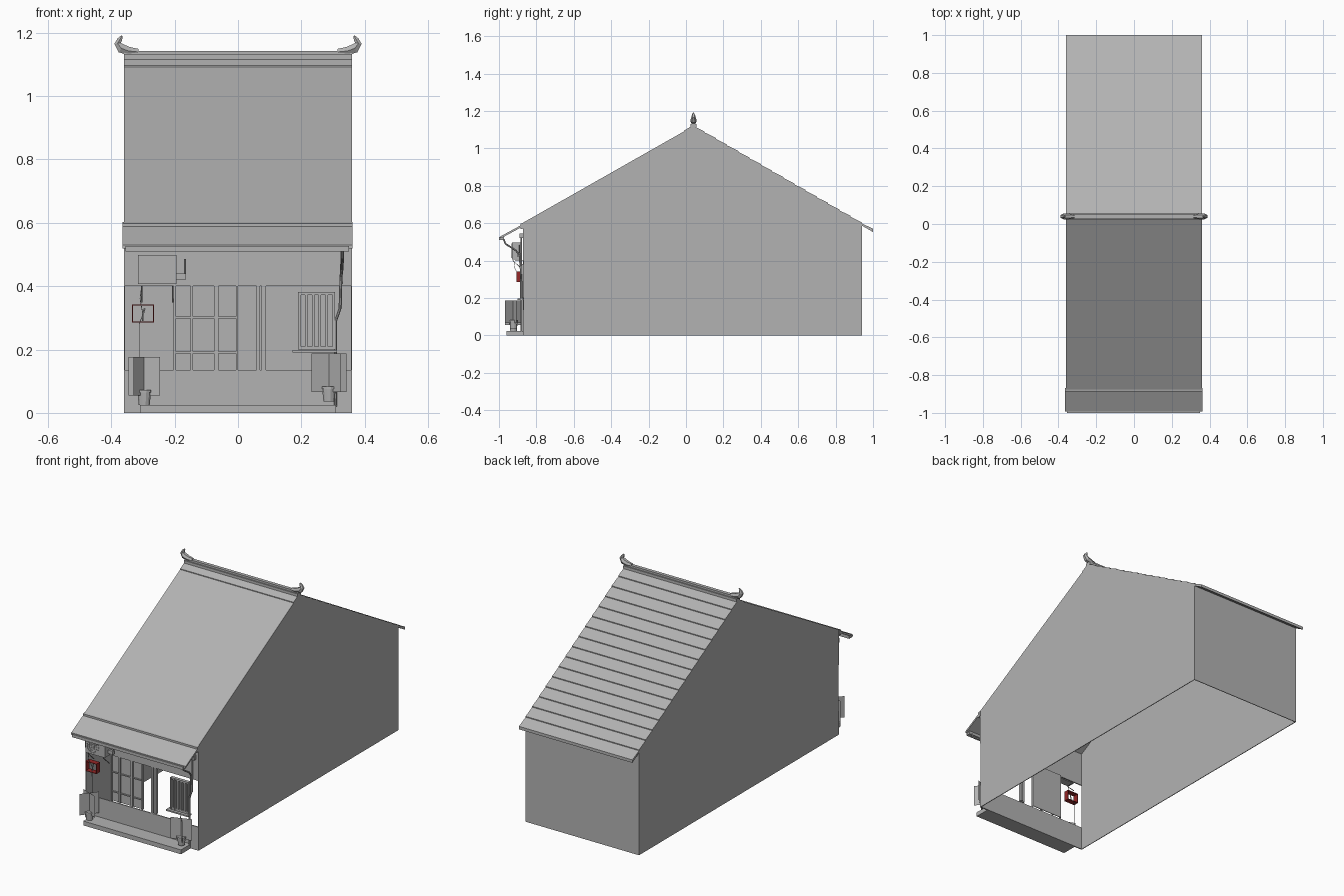
import bpy, bmesh, math
from mathutils import Vector

if "Cube" in bpy.data.objects:
    bpy.data.objects.remove(bpy.data.objects["Cube"])


def material(name, rgb):
    m = bpy.data.materials.new(name)
    m.use_nodes = True
    m.diffuse_color = (*rgb, 1)
    m.node_tree.nodes["Principled BSDF"].inputs["Base Color"].default_value = (*rgb, 1)
    return m


GREY = material("plain grey", (0.45, 0.45, 0.45))
RED = material("dark red", (0.3, 0.02, 0.02))


def finish(name, bm, mat=GREY):
    bmesh.ops.recalc_face_normals(bm, faces=bm.faces)
    me = bpy.data.meshes.new(name)
    bm.to_mesh(me)
    bm.free()
    me.materials.append(mat)
    ob = bpy.data.objects.new(name, me)
    bpy.context.collection.objects.link(ob)
    return ob


def boxes(name, spans, mat=GREY):
    """Each span is x0, x1, y0, y1, z0, z1."""
    bm = bmesh.new()
    for x0, x1, y0, y1, z0, z1 in spans:
        for v in bmesh.ops.create_cube(bm, size=1)["verts"]:
            v.co = (x1 if v.co.x > 0 else x0, y1 if v.co.y > 0 else y0,
                    z1 if v.co.z > 0 else z0)
    return finish(name, bm, mat)


def extrude_x(name, profile, x0, x1):
    """Profile of (y, z) points swept along x."""
    bm = bmesh.new()
    face = bm.faces.new([bm.verts.new((x0, y, z)) for y, z in profile])
    new = bmesh.ops.extrude_face_region(bm, geom=[face])["geom"]
    bmesh.ops.translate(bm, vec=(x1 - x0, 0, 0),
                        verts=[g for g in new if isinstance(g, bmesh.types.BMVert)])
    return finish(name, bm)


def slab(name, a, b, thick, x0=-0.36, x1=0.36):
    """Sloping board between two (y, z) points of its top surface."""
    return extrude_x(name, [a, b, (b[0], b[1] - thick), (a[0], a[1] - thick)], x0, x1)


def tube(name, points, radius, sides=8):
    """Round section swept along points; radius may be one value or a list."""
    radii = radius if isinstance(radius, list) else [radius] * len(points)
    pts = [Vector(p) for p in points]
    bm = bmesh.new()
    rings = []
    for i, p in enumerate(pts):
        d = (pts[min(i + 1, len(pts) - 1)] - pts[max(i - 1, 0)]).normalized()
        side = d.cross(Vector((0, 1, 0) if abs(d.y) < 0.8 else (1, 0, 0))).normalized()
        up = side.cross(d)
        angles = [2 * math.pi * (k + 0.5) / sides for k in range(sides)]
        rings.append([bm.verts.new(p + radii[i] * (side * math.cos(t) + up * math.sin(t)))
                      for t in angles])
    for r, s in zip(rings, rings[1:]):
        for k in range(sides):
            n = (k + 1) % sides
            bm.faces.new((r[k], r[n], s[n], s[k]))
    bm.faces.new(rings[0])
    bm.faces.new(rings[-1])
    return finish(name, bm)


# House shell, open underneath
APEX, EAVE, REAR = (0.04, 1.12), (-0.88, 0.598), (1.0, 0.565)
for side, x in (("right", -0.36), ("left", 0.356)):
    extrude_x(side + "_wall", [(-0.87, 0), (0.94, 0), (0.94, 0.59), (0.04, 1.112),
                               (-0.87, 0.595)], x, x + 0.004)
boxes("back_wall", [(-0.36, 0.36, 0.936, 0.94, 0, 0.592)])
boxes("front_wall", [(-0.36, 0.36, -0.872, -0.866, 0, 0.135),
                     (-0.36, 0.36, -0.872, -0.866, 0.4, 0.595)])
boxes("front_step", [(-0.31, 0.31, -0.96, -0.872, 0, 0.025)])

# Roof: smooth front slope, stepped courses on the back slope
slab("front_roof", EAVE, APEX, 0.01)
slab("back_roof", APEX, REAR, 0.012)
COURSES = 16
for i in range(COURSES):
    def along(t, lift):
        return (APEX[0] + t * (REAR[0] - APEX[0]), APEX[1] + t * (REAR[1] - APEX[1]) + lift)
    slab("roof_course", along(i / COURSES, 0), along((i + 1) / COURSES, 0.005), 0.005)
slab("ridge_flashing", (-0.01, 1.096), (0.04, 1.125), 0.006)
slab("awning", (-0.992, 0.53), (-0.87, 0.596), 0.012, -0.364, 0.362)
slab("eave_strip", (-0.886, 0.598), (-0.868, 0.602), 0.03, -0.364, 0.362)
boxes("gutter", [(-0.355, 0.35, -1.0, -0.972, 0.51, 0.527)])
boxes("awning_beam", [(-0.35, 0.345, -0.89, -0.872, 0.52, 0.545)])

# Ridge beam and curled end ornaments
boxes("ridge_beam", [(-0.36, 0.36, 0.024, 0.056, 1.115, 1.131),
                     (-0.36, 0.36, 0.03, 0.05, 1.131, 1.142)])
for s, side in ((-1, "right"), (1, "left")):
    horn = [(0.315, 1.139), (0.345, 1.142), (0.368, 1.15), (0.38, 1.166),
            (0.373, 1.178), (0.366, 1.19)]
    tube(side + "_ridge_horn", [(s * x, 0.04, z) for x, z in horn],
         [0.011, 0.015, 0.017, 0.012, 0.009, 0.003], 6)

# Sliding lattice door and its neighbouring post
boxes("door_panel", [(-0.2, 0.0, -0.858, -0.854, 0.135, 0.4)])
boxes("door_lattice",
      [(x, x + w, -0.868, -0.858, 0.135, 0.4)
       for x, w in ((-0.204, 0.008), (-0.15, 0.008), (-0.075, 0.014), (-0.006, 0.006))]
      + [(-0.2, 0.0, -0.864, -0.858, z, z + 0.006) for z in (0.187, 0.298)])
boxes("door_post", [(0.058, 0.07, -0.872, -0.856, 0.135, 0.4),
                    (0.074, 0.088, -0.868, -0.85, 0.135, 0.4)])

# Barred window
bars = [(0.19 + 0.0215 * i, 0.198 + 0.0215 * i, -0.888, -0.872, 0.2, 0.382) for i in range(6)]
boxes("window_bars", bars + [(0.19, 0.306, -0.886, -0.872, z, z + 0.01) for z in (0.2, 0.372)])
boxes("window_pane", [(0.19, 0.306, -0.874, -0.868, 0.2, 0.382)])
boxes("window_sill", [(0.172, 0.312, -0.9, -0.866, 0.19, 0.198)])

# Air conditioner with round fan grille, brackets and pipework
boxes("air_conditioner", [(-0.316, -0.194, -0.93, -0.885, 0.406, 0.498)])
for r in (0.012, 0.024, 0.037):
    circle = [(-0.27 + r * math.cos(t), -0.932, 0.453 + r * math.sin(t))
              for t in [i * math.pi / 12 for i in range(25)]]
    tube("fan_ring", circle, 0.0018, 4)
for i in range(6):
    t = i * math.pi / 6
    dx, dz = 0.037 * math.cos(t), 0.037 * math.sin(t)
    tube("fan_spoke", [(-0.27 - dx, -0.931, 0.453 - dz), (-0.27 + dx, -0.931, 0.453 + dz)],
         0.0014, 4)
for x in (-0.304, -0.206):
    tube("ac_bracket", [(x, -0.872, 0.35), (x, -0.925, 0.4), (x, -0.872, 0.4)], 0.003, 4)
boxes("pipe_valve", [(-0.194, -0.165, -0.9, -0.885, 0.42, 0.44)])
tube("ac_pipe", [(-0.18, -0.89, 0.43), (-0.167, -0.89, 0.44), (-0.167, -0.89, 0.485)], 0.004)
tube("power_cable", [(-0.304, -0.92, 0.4), (-0.309, -0.915, 0.36), (-0.3, -0.89, 0.31),
                     (-0.312, -0.878, 0.28), (-0.312, -0.876, 0.13)], 0.0015, 4)

# Hollow red wall box with a small hook inside
boxes("red_box", [(-0.335, -0.332, -0.905, -0.873, 0.285, 0.342),
                  (-0.268, -0.265, -0.905, -0.873, 0.285, 0.342),
                  (-0.335, -0.265, -0.905, -0.873, 0.285, 0.288),
                  (-0.335, -0.265, -0.905, -0.873, 0.339, 0.342)], RED)
tube("box_hook", [(-0.294, -0.89, 0.33), (-0.3, -0.89, 0.31), (-0.3, -0.89, 0.29)], 0.003, 5)

# Drainpipe from gutter to ground
tube("drainpipe", [(0.33, -0.975, 0.515), (0.33, -0.965, 0.49), (0.328, -0.91, 0.455),
                   (0.325, -0.89, 0.43), (0.322, -0.882, 0.33), (0.308, -0.88, 0.29),
                   (0.308, -0.88, 0.02)], 0.005)
tube("drain_stay", [(0.325, -0.88, 0.53), (0.325, -0.88, 0.33)], 0.004, 6)

# Potted plants: tapered pots with crossed foliage cards
for side, x, z in (("right", -0.296, 0.055), ("left", 0.287, 0.066)):
    tube(side + "_pot", [(x, -0.922, z - 0.03), (x, -0.922, z + 0.01), (x, -0.922, z + 0.01),
                         (x, -0.922, z + 0.018)], [0.018, 0.022, 0.026, 0.026], 12)
    bm = bmesh.new()
    for dx, dy in ((0.055, 0.02), (0.038, -0.042)) if x > 0 else ((0.05, -0.02), (0.033, 0.042)):
        bm.faces.new([bm.verts.new((x + a * dx, -0.925 + a * dy, h))
                      for a, h in ((-1, z), (1, z), (1, z + 0.122), (-1, z + 0.122))])
    finish(side + "_foliage", bm)
